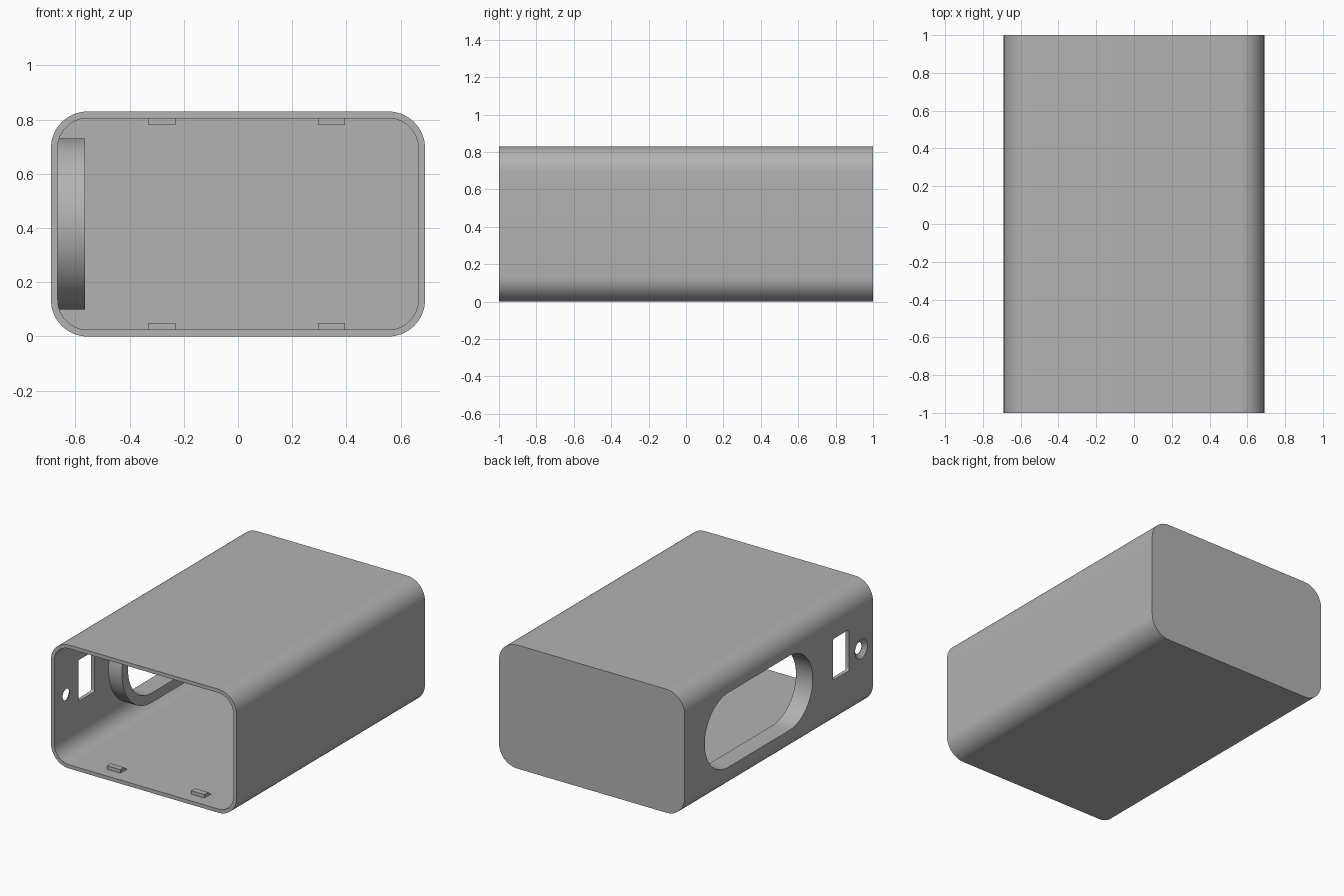
import bpy, bmesh, math
from mathutils import Vector

if "Cube" in bpy.data.objects:
    bpy.data.objects.remove(bpy.data.objects["Cube"], do_unlink=True)

HALF_W, HALF_L, H, WALL = 0.69, 1.0, 0.83, 0.025
MID = H / 2

grey = bpy.data.materials.new("mid_grey")
grey.use_nodes = True
colour = (0.45, 0.45, 0.45, 1)
grey.diffuse_color = colour
grey.node_tree.nodes["Principled BSDF"].inputs["Base Color"].default_value = colour


def rounded_rect(cu, cv, hu, hv, r, n=16):
    """Outline of a rounded rectangle in two dimensions."""
    pts = []
    for k, (su, sv) in enumerate([(1, 1), (-1, 1), (-1, -1), (1, -1)]):
        for i in range(n + 1):
            a = math.pi / 2 * (k + i / n)
            pts.append((cu + su * (hu - r) + r * math.cos(a),
                        cv + sv * (hv - r) + r * math.sin(a)))
    return pts


def circle(cu, cv, r, n=40):
    return [(cu + r * math.cos(2 * math.pi * i / n),
             cv + r * math.sin(2 * math.pi * i / n)) for i in range(n)]


def loft(name, axis, start, end, outline, end_outline=None):
    """Solid between two outlines, along x (outline in y, z) or y (outline in x, z)."""
    def place(p, d):
        return Vector((d, p[0], p[1]) if axis == "x" else (p[0], d, p[1]))
    bm = bmesh.new()
    a = [bm.verts.new(place(p, start)) for p in outline]
    b = [bm.verts.new(place(p, end)) for p in end_outline or outline]
    bm.faces.new(a)
    bm.faces.new(b[::-1])
    for i in range(len(a)):
        j = (i + 1) % len(a)
        bm.faces.new((a[i], b[i], b[j], a[j]))
    bmesh.ops.remove_doubles(bm, verts=bm.verts, dist=1e-5)
    bmesh.ops.recalc_face_normals(bm, faces=bm.faces)
    mesh = bpy.data.meshes.new(name)
    bm.to_mesh(mesh)
    bm.free()
    mesh.materials.append(grey)
    obj = bpy.data.objects.new(name, mesh)
    bpy.context.collection.objects.link(obj)
    return obj


def activate(obj):
    bpy.ops.object.select_all(action="DESELECT")
    obj.select_set(True)
    bpy.context.view_layer.objects.active = obj


def combine(target, other, operation):
    """Apply a boolean and discard the helper solid."""
    activate(target)
    mod = target.modifiers.new("boolean", "BOOLEAN")
    mod.operation, mod.solver, mod.object = operation, "EXACT", other
    bpy.ops.object.modifier_apply(modifier=mod.name)
    bpy.data.objects.remove(other, do_unlink=True)


# Hollow sleeve, open at the front and closed at the back
case = loft("case", "y", -HALF_L, HALF_L, rounded_rect(0, MID, HALF_W, MID, 0.135))
combine(case, loft("cavity", "y", -HALF_L - 0.1, HALF_L - WALL,
                   rounded_rect(0, MID, HALF_W - WALL, MID - WALL, 0.11)), "DIFFERENCE")

# Long round-ended window with an inward collar
WIN_Y, WIN_L, WIN_H, LIP = 0.213, 0.573, 0.25, 0.065
combine(case, loft("collar", "x", -HALF_W + 0.01, -0.565,
                   rounded_rect(WIN_Y, MID, WIN_L + LIP, WIN_H + LIP, WIN_H + LIP, 24)), "UNION")
combine(case, loft("window", "x", -0.8, -0.5,
                   rounded_rect(WIN_Y, MID, WIN_L, WIN_H, WIN_H, 24)), "DIFFERENCE")

# Small rectangular slot
combine(case, loft("slot", "x", -0.8, -0.6,
                   rounded_rect(-0.66, 0.462, 0.086, 0.138, 0.015, 4)), "DIFFERENCE")

# Countersunk round hole
combine(case, loft("hole", "x", -0.8, -0.6, circle(-0.875, 0.42, 0.037)), "DIFFERENCE")
combine(case, loft("countersink", "x", -HALF_W - 0.005, -HALF_W + WALL - 0.003,
                   circle(-0.875, 0.42, 0.073), circle(-0.875, 0.42, 0.037)), "DIFFERENCE")
activate(case)
bpy.ops.object.shade_smooth_by_angle(angle=math.radians(25))

# Snap tabs on the floor and ceiling near the opening, each with a ramped back
for side, x in (("right", -0.33), ("left", 0.295)):
    for level, flip in (("lower", False), ("upper", True)):
        profile = [(-0.92, 0.02), (-0.92, 0.049), (-0.88, 0.049), (-0.85, WALL), (-0.85, 0.02)]
        if flip:
            profile = [(y, H - z) for y, z in profile]
        loft(f"{level}_{side}_tab", "x", x, x + 0.1, profile)
